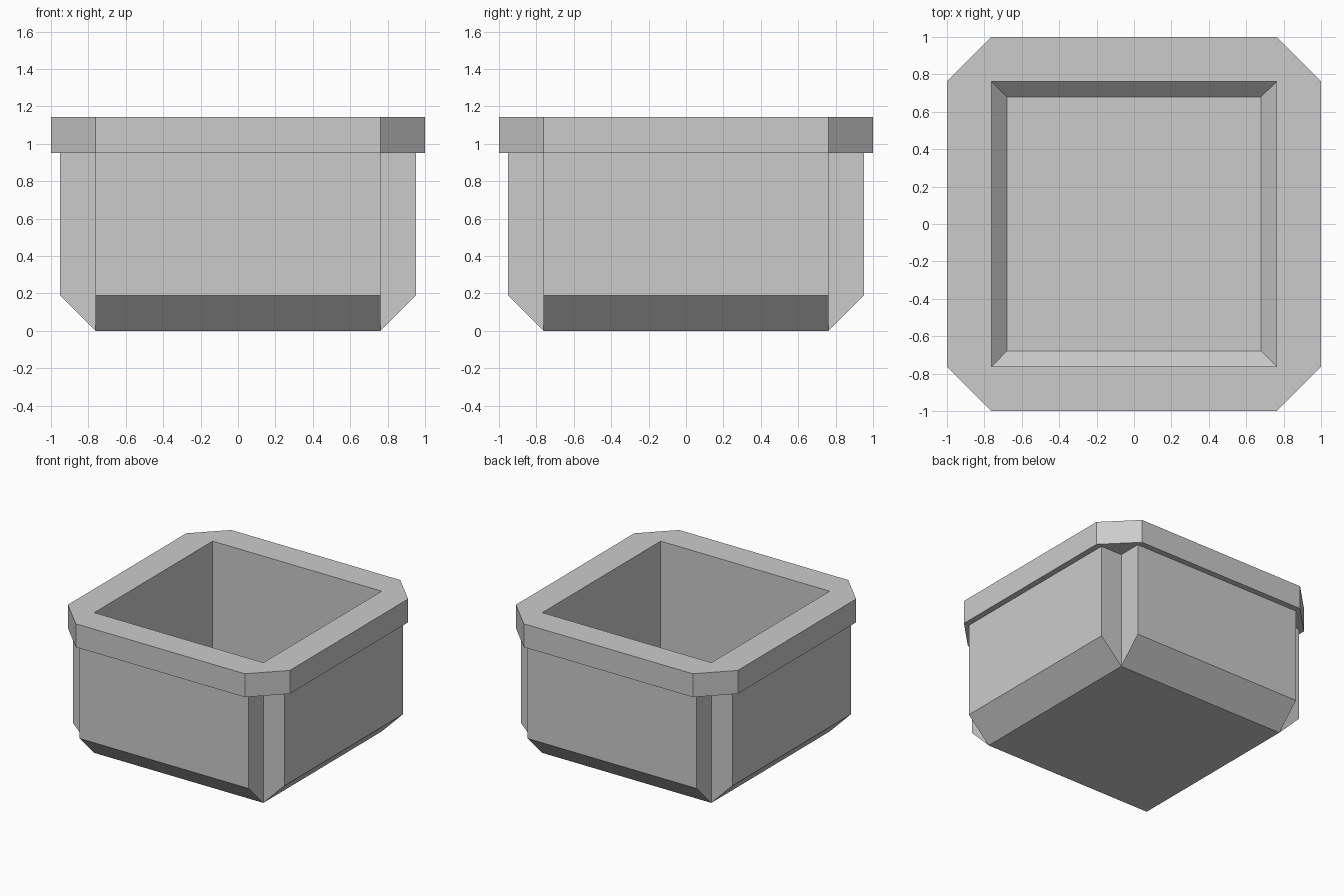
import bpy
import bmesh

cube = bpy.data.objects.get("Cube")
if cube:
    bpy.data.objects.remove(cube)

U = 2 / 10.5            # wall thickness, the module of the whole box
INNER = 4 * U           # half width of the cavity and of the base
OUTER = 5 * U           # half width across the side panels
RIM = 1.0               # half width of the rim
RIM_Z, TOP = 5 * U, 6 * U
FLOOR = U
FLOOR_HALF = 0.68       # half width of the flat floor
BEVEL = INNER - FLOOR_HALF

grey = bpy.data.materials.new("light grey")
grey.use_nodes = True
grey.diffuse_color = (0.6, 0.6, 0.6, 1)
grey.node_tree.nodes["Principled BSDF"].inputs["Base Color"].default_value = (0.6, 0.6, 0.6, 1)


def square(h):
    return [(-h, -h), (h, -h), (h, h), (-h, h)]


def notched(out, half):
    """Outline with square notches at the corners, turned around four sides."""
    pts, side = [], [(-half, -half), (-half, -out), (half, -out)]
    for _ in range(4):
        pts += side
        side = [(-y, x) for x, y in side]
    return pts


def octagon(out, half):
    pts, side = [], [(-half, -out), (half, -out)]
    for _ in range(4):
        pts += side
        side = [(-y, x) for x, y in side]
    return pts


def add_part(name, build):
    bm = bmesh.new()
    build(bm)
    bmesh.ops.remove_doubles(bm, verts=bm.verts, dist=1e-5)
    bmesh.ops.dissolve_degenerate(bm, edges=bm.edges, dist=1e-5)
    mesh = bpy.data.meshes.new(name)
    bm.to_mesh(mesh)
    bm.free()
    mesh.materials.append(grey)
    obj = bpy.data.objects.new(name, mesh)
    bpy.context.collection.objects.link(obj)
    return obj


def ring(bm, outline, z):
    return [bm.verts.new((x, y, z)) for x, y in outline]


def bridge(bm, low, high):
    n = len(low)
    for i in range(n):
        j = (i + 1) % n
        bm.faces.new((low[i], low[j], high[j], high[i]))


# Outer body: notched walls that taper to the square base
def build_body(bm):
    base = ring(bm, notched(INNER, INNER), 0)
    low = ring(bm, notched(OUTER, INNER), U)
    high = ring(bm, notched(OUTER, INNER), RIM_Z)
    bridge(bm, base, low)
    bridge(bm, low, high)
    bm.faces.new(list(reversed(ring(bm, square(INNER), 0))))


# Cavity: upright walls with a bevel around the floor, facing inwards
def build_cavity(bm):
    top = ring(bm, square(INNER), TOP)
    bend = ring(bm, square(INNER), FLOOR + BEVEL)
    floor = ring(bm, square(FLOOR_HALF), FLOOR)
    bridge(bm, top, bend)
    bridge(bm, bend, floor)
    bm.faces.new(floor)


# Rim: clipped-corner band with flat top and underside around the opening
def build_rim(bm):
    levels = []
    for z in (RIM_Z, TOP):
        out = ring(bm, octagon(RIM, INNER), z)
        inn = ring(bm, square(INNER), z)
        levels.append(out)
        for i in range(4):
            a, b, c = out[2 * i], out[2 * i + 1], out[(2 * i + 2) % 8]
            p, q = inn[i], inn[(i + 1) % 4]
            for face in ((a, b, q, p), (b, c, q)):
                bm.faces.new(face if z == TOP else tuple(reversed(face)))
    bridge(bm, *levels)


add_part("box_body", build_body)
add_part("box_cavity", build_cavity)
add_part("box_rim", build_rim)
